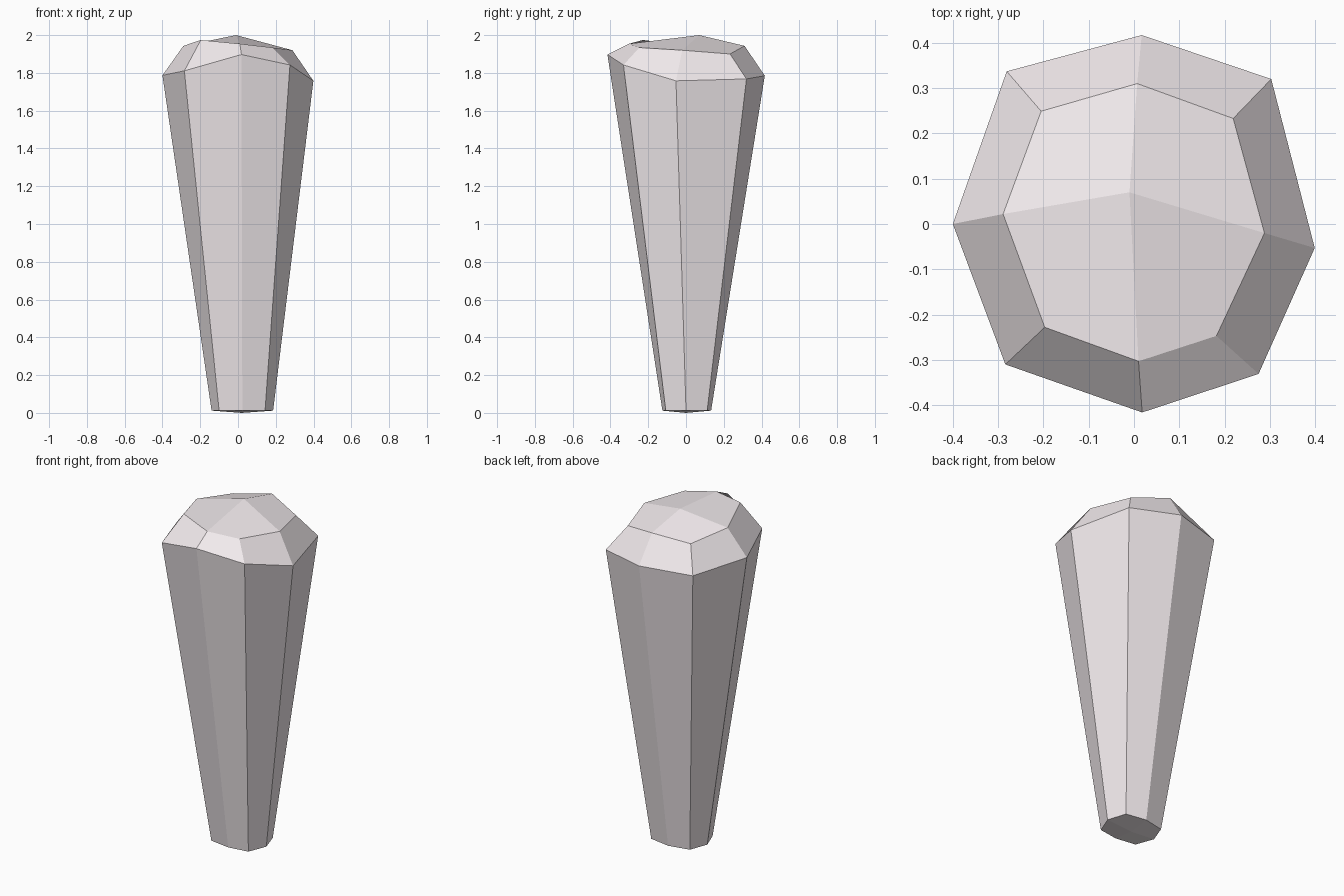
import bpy, bmesh

if "Cube" in bpy.data.objects:
    bpy.data.objects.remove(bpy.data.objects["Cube"])

# Eight-sided cross-sections, anticlockwise from the left (-x) corner
crown_rim = [(-.40, 0, 1.787), (-.284, -.31, 1.811), (.018, -.416, 1.897), (.275, -.331, 1.842),
             (.399, -.053, 1.758), (.303, .32, 1.768), (.017, .417, 1.785), (-.281, .337, 1.775)]
crown_top = [(-.289, .022, 1.943), (-.197, -.228, 1.974), (.01, -.303, 1.954), (.182, -.247, 1.934),
             (.288, -.02, 1.92), (.219, .233, 1.90), (.007, .31, 1.943), (-.205, .249, 1.912)]
foot = [(-.14, 0, .012), (-.10, -.107, .012), (.023, -.125, .012), (.143, -.107, .012),
        (.186, 0, .012), (.15, .112, .012), (.025, .133, .012), (-.10, .107, .012)]

bm = bmesh.new()
rings = [[bm.verts.new(p) for p in ring] for ring in (foot, crown_rim, crown_top)]

# Tapered shaft and chamfered crown
for lower, upper in zip(rings, rings[1:]):
    for i in range(8):
        j = (i + 1) % 8
        bm.faces.new((lower[i], lower[j], upper[j], upper[i]))

# Shallow four-quad caps at both ends
for ring, point in ((rings[2], (-.01, .07, 2.0)), (rings[0], (.02, 0, 0))):
    centre = bm.verts.new(point)
    for i in range(0, 8, 2):
        bm.faces.new((ring[i], ring[i + 1], ring[(i + 2) % 8], centre))

bmesh.ops.recalc_face_normals(bm, faces=bm.faces)
mesh = bpy.data.meshes.new("tapered_stone")
bm.to_mesh(mesh)
bm.free()

# Pale warm stone colour
stone = bpy.data.materials.new("pale_stone")
stone.diffuse_color = (.90, .84, .86, 1)
stone.use_nodes = True
stone.node_tree.nodes["Principled BSDF"].inputs["Base Color"].default_value = stone.diffuse_color
mesh.materials.append(stone)
bpy.context.collection.objects.link(bpy.data.objects.new("tapered_stone", mesh))
